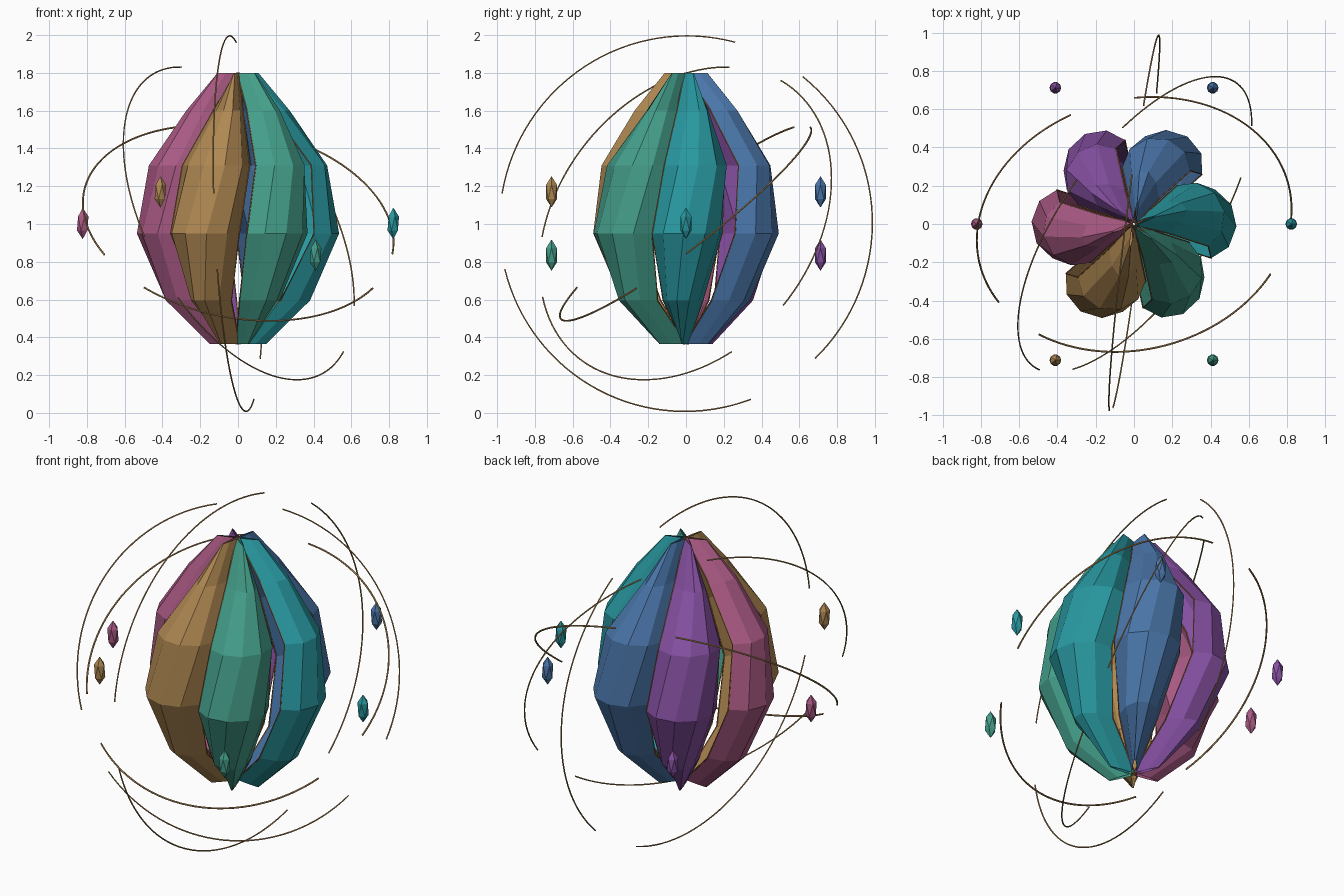
import bpy, bmesh, math
from mathutils import Vector, Matrix

if "Cube" in bpy.data.objects:
    bpy.data.objects.remove(bpy.data.objects["Cube"])


def material(name, rgb):
    m = bpy.data.materials.new(name)
    lin = [((c / 255 + 0.055) / 1.055) ** 2.4 for c in rgb]
    m.diffuse_color = (*lin, 1)
    m.use_nodes = True
    m.node_tree.nodes["Principled BSDF"].inputs["Base Color"].default_value = m.diffuse_color
    return m


COLOURS = [
    ("teal", (40, 152, 160)), ("blue", (74, 118, 170)), ("purple", (134, 80, 162)),
    ("pink", (170, 90, 132)), ("gold", (176, 136, 82)), ("green", (68, 158, 138)),
]
MATS = [material(n, c) for n, c in COLOURS]
BRONZE = material("bronze", (182, 144, 92))
COPPER = material("copper", (168, 112, 62))

# Petal stations: height, radius of section centre, depth, half width,
# turn about the main axis, turn of the section about its own centre
ROWS = [
    (0.365, 0.00, 0.158, 0.012, -8, 0),
    (0.595, 0.225, 0.165, 0.105, -4, 4),
    (0.95, 0.36, 0.175, 0.190, 1, 12),
    (1.31, 0.31, 0.165, 0.178, 8, 19),
    (1.60, 0.14, 0.150, 0.078, 8, 22),
    (1.80, 0.00, 0.120, 0.008, 8, 12),
]
SEGMENTS = 5      # facets across a petal


def petal_point(row, j, heading):
    z, base, depth, width, twist, lean = row
    phi = math.radians(-90 + 180 * j / SEGMENTS)
    p = Vector((depth * math.cos(phi), width * math.sin(phi), 0))
    p = Matrix.Rotation(math.radians(lean), 3, 'Z') @ p + Vector((base, 0, 0))
    p = Matrix.Rotation(heading + math.radians(twist), 3, 'Z') @ p
    return p + Vector((0, 0, z))


def finish(bm, name, mat):
    me = bpy.data.meshes.new(name)
    bm.to_mesh(me)
    bm.free()
    me.materials.append(mat)
    ob = bpy.data.objects.new(name, me)
    bpy.context.collection.objects.link(ob)
    return ob


def wire(name, paths, radius, mat, sides=6):
    """Thin round tubes swept along each path, with outward faces."""
    bm = bmesh.new()
    for path in paths:
        loops = []
        for i, p in enumerate(path):
            d = (path[min(i + 1, len(path) - 1)] - path[max(i - 1, 0)]).normalized()
            ref = p.cross(d) if p.cross(d).length > 1e-4 else d.orthogonal()
            u = ref.normalized()
            v = d.cross(u)
            loops.append([bm.verts.new(p + radius * (
                u * math.cos(2 * math.pi * s / sides) + v * math.sin(2 * math.pi * s / sides)))
                for s in range(sides)])
        for a, b in zip(loops, loops[1:]):
            for s in range(sides):
                n = (s + 1) % sides
                bm.faces.new((a[s], a[n], b[n], b[s]))
        bm.faces.new(loops[0][::-1])
        bm.faces.new(loops[-1])
    bmesh.ops.recalc_face_normals(bm, faces=bm.faces)
    finish(bm, name, mat)


# Six cupped petals, each with edge trim and a floating crystal
for k, (colour, _) in enumerate(COLOURS):
    heading = k * math.pi / 3
    bm = bmesh.new()
    grid = [[bm.verts.new(petal_point(r, j, heading)) for j in range(SEGMENTS + 1)]
            for r in ROWS]
    for a, b in zip(grid, grid[1:]):
        for j in range(SEGMENTS):
            bm.faces.new((a[j], a[j + 1], b[j + 1], b[j]))
    finish(bm, "petal_" + colour, MATS[k])

    edges = [[petal_point(r, j, heading) for r in ROWS] for j in (0, SEGMENTS)]
    wire("petal_trim_" + colour, edges, 0.0035, COPPER)

    bm = bmesh.new()
    bmesh.ops.create_icosphere(bm, subdivisions=1, radius=1)
    crystal = finish(bm, "crystal_" + colour, MATS[k])
    crystal.scale = (0.034, 0.034, 0.083)
    crystal.location = (0.822 * math.cos(heading), 0.822 * math.sin(heading),
                        (1.003, 1.17, 0.835)[k % 3])


# Broken orbit rings: three arcs each, by end points relative to the centre
def arc(start, end, radius, steps=32):
    a, b = Vector(start).normalized(), Vector(end).normalized()
    ang = a.angle(b)
    out = []
    for i in range(steps + 1):
        t = i / steps
        p = (a * math.sin((1 - t) * ang) + b * math.sin(t * ang)) / math.sin(ang)
        out.append(p * radius + Vector((0, 0, 1.002)))
    return out


RINGS = [
    ("outer_ring", 0.995, 0.004, [
        ((-0.01, 0.26, 0.96), (-0.13, -0.98, 0.16)),
        ((-0.11, -0.96, -0.24), (0.083, 0.34, -0.92)),
        ((0.05, 0.62, 0.78), (0.117, 0.68, -0.71))]),
    ("middle_ring", 0.911, 0.004, [
        ((-0.30, 0.23, 0.83), (-0.50, -0.77, -0.07)),
        ((-0.32, -0.76, -0.39), (0.555, 0.24, -0.675)),
        ((0.61, 0.51, -0.43), (-0.06, 0.505, 0.76))]),
    ("inner_ring", 0.833, 0.005, [
        ((-0.33, 0.57, 0.51), (-0.71, -0.41, -0.165)),
        ((-0.50, -0.58, -0.34), (0.71, -0.26, -0.34)),
        ((0.0, 0.66, 0.51), (0.82, 0.0, -0.16))]),
]
for name, radius, thick, ends in RINGS:
    wire(name, [arc(s, e, radius) for s, e in ends], thick, BRONZE)
